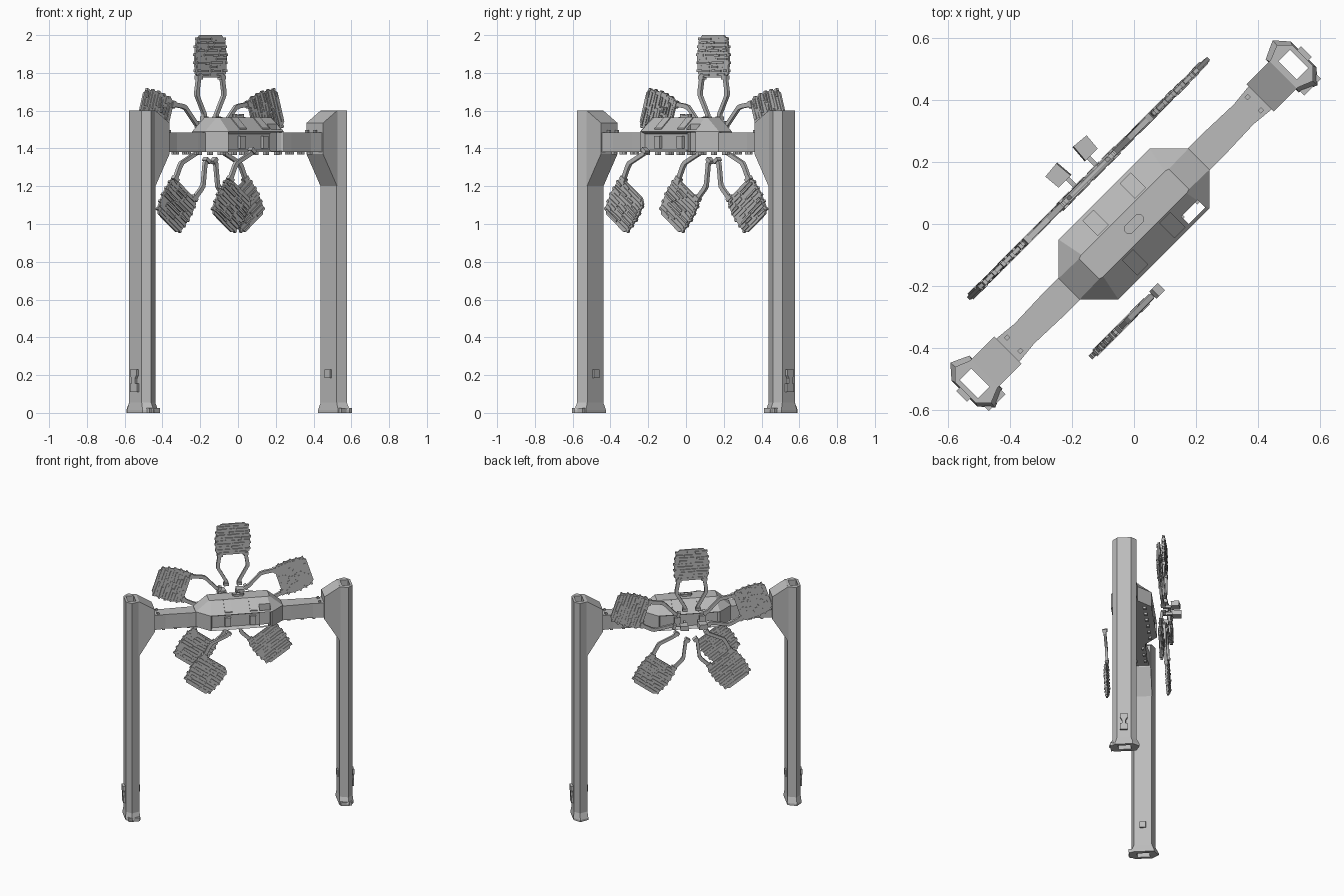
import bpy, bmesh, math, random
from mathutils import Matrix, Vector

random.seed(4)
if "Cube" in bpy.data.objects:
    bpy.data.objects.remove(bpy.data.objects["Cube"], do_unlink=True)

grey = bpy.data.materials.new("metal_grey")
grey.use_nodes = True
grey.diffuse_color = (0.5, 0.5, 0.5, 1)
grey.node_tree.nodes["Principled BSDF"].inputs["Base Color"].default_value = (0.5, 0.5, 0.5, 1)

# The gantry is built along local x, then turned to its diagonal stance
TURN = Matrix.Rotation(math.radians(45), 4, 'Z')


def finish(name, bm):
    bmesh.ops.recalc_face_normals(bm, faces=bm.faces)
    bm.transform(TURN)
    me = bpy.data.meshes.new(name)
    bm.to_mesh(me)
    bm.free()
    me.materials.append(grey)
    ob = bpy.data.objects.new(name, me)
    bpy.context.collection.objects.link(ob)
    return ob


def loft(bm, rings):
    """Closed solid through equal-length rings of points."""
    rows = [[bm.verts.new(p) for p in ring] for ring in rings]
    n = len(rows[0])
    for a, b in zip(rows, rows[1:]):
        for i in range(n):
            j = (i + 1) % n
            bm.faces.new((a[i], a[j], b[j], b[i]))
    bm.faces.new(rows[0])
    bm.faces.new(rows[-1])


def box(bm, x0, x1, y0, y1, z0, z1):
    plan = [(x0, y0), (x1, y0), (x1, y1), (x0, y1)]
    loft(bm, [[(x, y, z) for x, y in plan] for z in (z0, z1)])


def cut(ob, *dims):
    """Cut a box-shaped hole out of an object."""
    bm = bmesh.new()
    box(bm, *dims)
    tool = finish("cutter", bm)
    tool.hide_render = True
    mod = ob.modifiers.new("hole", 'BOOLEAN')
    mod.operation, mod.solver, mod.object = 'DIFFERENCE', 'EXACT', tool
    bpy.context.view_layer.update()
    dg = bpy.context.evaluated_depsgraph_get()
    me = bpy.data.meshes.new_from_object(ob.evaluated_get(dg))
    ob.modifiers.clear()
    ob.data = me
    bpy.data.objects.remove(tool, do_unlink=True)


# Posts, heads, feet and beams, one set per side
half_plan = [(.679, .06), (.733, .082), (.768, .047)]
post_plan = half_plan + [(x, -y) for x, y in reversed(half_plan)]
head_profile = [(.70, 1.6), (.68, 1.6), (.575, 1.535), (.575, 1.37), (.68, 1.2), (.70, 1.2)]

for side, s in (("left", 1), ("right", -1)):
    hole = sorted((s * .70, s * .752)) + [-.042, .042, -.1, 1.8]

    bm = bmesh.new()
    loft(bm, [[(s * x, y, z) for x, y in post_plan] for z in (.02, 1.6)])
    cut(finish(side + "_post", bm), *hole)

    bm = bmesh.new()
    loft(bm, [[(s * x, y, z) for x, z in head_profile] for y in (-.062, .062)])
    finish(side + "_post_head", bm)

    bm = bmesh.new()
    loft(bm, [[(s * (.722 + (x - .722) * k), y * m, z) for x, y in post_plan]
              for k, m, z in ((1.1, 1.25, 0), (1.1, 1.25, .015), (1, 1, .055))])
    box(bm, s * .68, s * .757, -.095, -.06, 0, .025)
    box(bm, s * .68, s * .75, .06, .1, 0, .015)
    cut(finish(side + "_foot", bm), *hole)

    # Latches near the foot
    bm = bmesh.new()
    box(bm, s * .668, s * .69, -.02, .02, .185, .23)
    box(bm, s * .76, s * .782, -.025, .025, .11, .155)
    loft(bm, [[(s * x, w, z) for x, w in ((.76, -h), (.785, -h), (.785, h), (.76, h))]
              for h, z in ((.012, .155), (.012, .18), (.024, .2), (.024, .23))])
    finish(side + "_post_latches", bm)

    bm = bmesh.new()
    loft(bm, [[(s * x, y, z) for y, z in ((-w, 1.38), (w, 1.38), (w, 1.485), (-w, 1.485))]
              for x, w in ((.2, .05), (.35, .05), (.5, .045), (.6, .055))])
    finish(side + "_beam", bm)

    # Pegs above and below the beam
    bm = bmesh.new()
    for y in (-.03, .03):
        box(bm, s * .54, s * .555, y - .007, y + .007, 1.48, 1.497)
        for x in (.33, .42, .5):
            box(bm, s * x, s * (x + .02), y - .008, y + .008, 1.368, 1.385)
    finish(side + "_beam_pegs", bm)

# Central housing: octagon with sloping roof and recessed long sides
quarter = [(.295, .048), (.207, .136)]
octagon = quarter + [(-x, y) for x, y in reversed(quarter)]
octagon += [(-x, -y) for x, y in octagon]
roof = [(.205, .046), (.19, .05)]
roof += [(-x, y) for x, y in reversed(roof)]
roof += [(-x, -y) for x, y in roof]
bm = bmesh.new()
loft(bm, [[(x, y, 1.38) for x, y in octagon],
          [(x, y, 1.49) for x, y in octagon],
          [(x, y, 1.565) for x, y in roof]])
bmesh.ops.recalc_face_normals(bm, faces=bm.faces)
long_sides = [f for f in bm.faces if abs(f.normal.y) > .99]
bmesh.ops.inset_individual(bm, faces=long_sides, thickness=.018, depth=-.025)
housing = finish("housing", bm)
cut(housing, .125, .2, -.125, -.09, 1.2, 1.7)

# Housing fittings: roof lug, roof seams, recess blocks, underside clips
bm = bmesh.new()
box(bm, -.03, .03, -.016, .016, 1.56, 1.578)
for x in (-.025, .025):
    m = Matrix.Translation((x, 0, 1.575))
    bmesh.ops.create_cone(bm, cap_ends=True, segments=10, radius1=.014,
                          radius2=.014, depth=.015, matrix=m)
for x in (-.11, .06):
    for s in (-1, 1):
        loft(bm, [[(x + w, s * y, z + h) for w, h in ((0, 0), (.05, 0), (.05, .008), (0, .008))]
                  for y, z in ((.055, 1.559), (.125, 1.499))])
        box(bm, x, x + .04, s * .1, s * .13, 1.4, 1.465)
for x in (-.2, -.12, -.04, .04, .12, .2):
    for y in (-.09, .09):
        box(bm, x - .012, x + .012, y - .01, y + .01, 1.366, 1.385)
finish("housing_fittings", bm)

# Fan panels on arms, set in a five-point ring
CENTRE = 1.45
half_panel = [(.085, .325), (.112, .345), (.118, .43), (.106, .52), (.08, .55)]
panel_outline = half_panel + [(-t, r) for t, r in reversed(half_panel)]
arm_path = [(.045, .1), (.045, .13), (.1, .23), (.1, .255), (.085, .34)]


def panel_width(r):
    for (t0, r0), (t1, r1) in zip(half_panel, half_panel[1:]):
        if r0 <= r <= r1:
            return t0 + (t1 - t0) * (r - r0) / (r1 - r0)
    return .08


def fan_panel(name, degrees, depth, arm_sides):
    a = math.radians(degrees)
    c, s = math.cos(a), math.sin(a)

    def slab(bm, outline, d0, d1):
        loft(bm, [[(c * r + s * t, depth + d, CENTRE + s * r - c * t) for t, r in outline]
                  for d in (d0, d1)])

    def strip(bm, t0, t1, r0, r1, d0, d1, skew=0):
        slab(bm, [(t0, r0), (t1, r0 + skew), (t1, r1 + skew), (t0, r1)], d0, d1)

    # Panel plate
    bm = bmesh.new()
    slab(bm, panel_outline, -.006, .006)
    finish(name + "_plate", bm)

    # Broken slats across both faces and ragged tabs on the rim
    bm = bmesh.new()
    for row in range(10):
        r = .335 + row * .021
        w = panel_width(r) - .008
        for face in (-1, 1):
            t = -w
            while t < w - .02:
                end = min(w, t + random.uniform(.03, .11))
                rise = random.uniform(.008, .014)
                strip(bm, t, end, r, r + .011, face * .004, face * rise,
                      random.uniform(-.004, .004))
                t = end + random.uniform(.004, .02)
        if row % 2:
            for k in (-1, 1):
                strip(bm, k * w, k * (w + .014), r, r + .013, -.008, .008)
    finish(name + "_slats", bm)

    # Bent arms with clips at the inner ends
    bm = bmesh.new()
    for k in arm_sides:
        path = [(k * t, r) for t, r in arm_path]
        slab(bm, [(t - .012, r) for t, r in path]
             + [(t + .012, r) for t, r in reversed(path)], -.009, .009)
        strip(bm, k * .028, k * .062, .098, .118, -.016, .016)
        strip(bm, k * .068, k * .106, .315, .335, -.013, .013)
    finish(name + "_arms", bm)


names = ["right_upper", "top", "left_upper", "left_lower", "right_lower"]
for i, n in enumerate(names):
    fan_panel("fan_" + n, 18 + 72 * i, .207, (-1, 1))
fan_panel("fan_front", 234, -.205, (1,))

# Tilted brackets behind the fan centre
for side, s in (("left", 1), ("right", -1)):
    bm = bmesh.new()
    loft(bm, [[(s * (x + dx), y, z) for x, y in ((.03, .255), (.085, .255), (.09, .31), (.035, .315))]
              for dx, z in ((0, 1.45), (.004, 1.485))])
    box(bm, s * .04, s * .055, .2, .26, 1.455, 1.475)
    finish(side + "_fan_bracket", bm)
